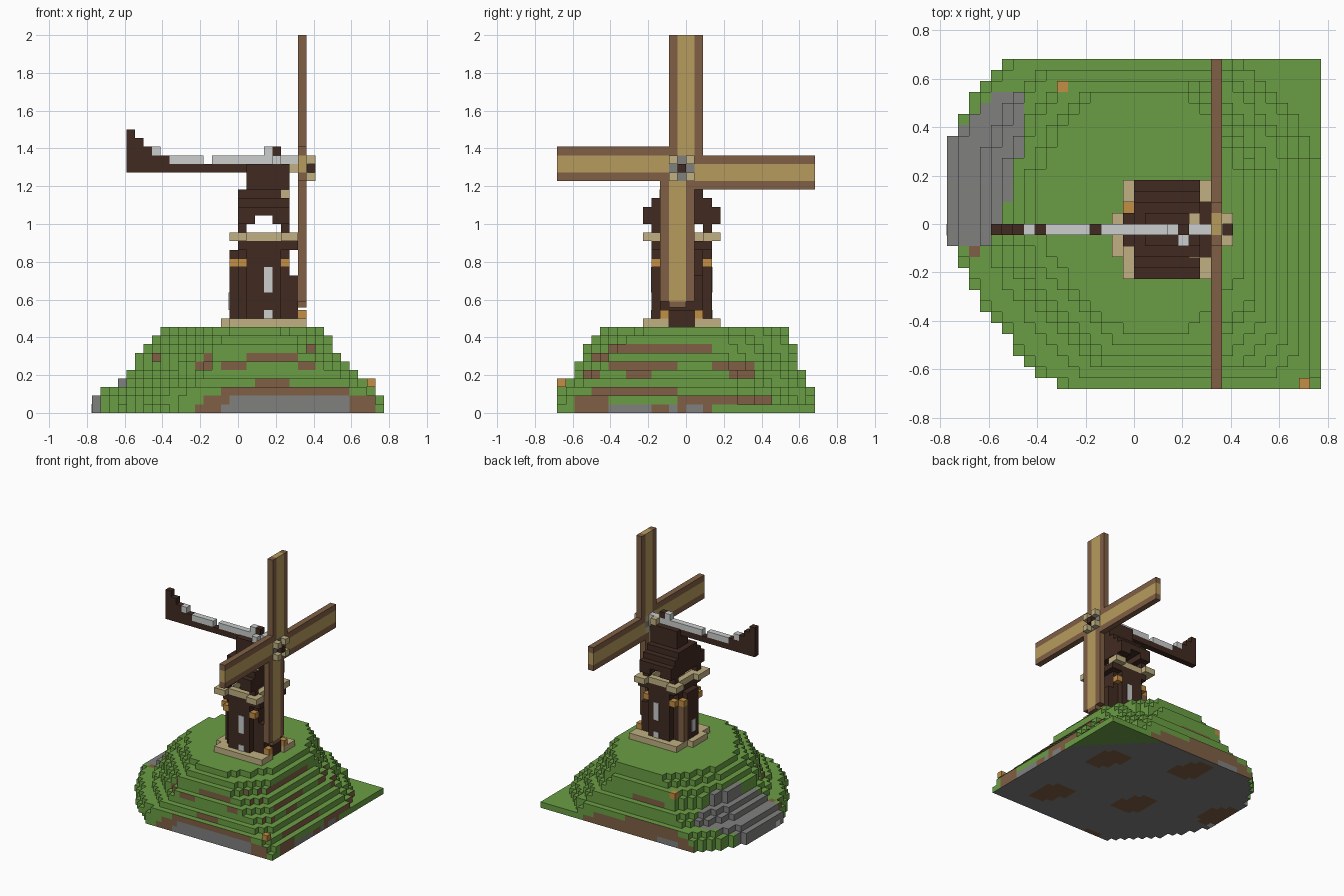
import bpy, bmesh, math
from mathutils import Vector

cube = bpy.data.objects.get("Cube")
if cube:
    bpy.data.objects.remove(cube, do_unlink=True)

U = 2 / 44                      # one block
ORIGIN = Vector((-17, -15, 0))  # corner of the block grid


def material(name, *rgb):
    linear = [((c / 255 + 0.055) / 1.055) ** 2.4 for c in rgb] + [1]
    m = bpy.data.materials.new(name)
    m.use_nodes = True
    m.diffuse_color = linear
    m.node_tree.nodes["Principled BSDF"].inputs["Base Color"].default_value = linear
    return m


GRASS = material("grass green", 106, 158, 68)
DIRT = material("earth brown", 128, 96, 69)
ROCK = material("rock grey", 128, 128, 127)
PALE = material("pale grey", 204, 206, 206)
AMBER = material("amber", 194, 142, 69)
DARK = material("dark timber", 64, 42, 33)
STONE = material("beige stone", 192, 176, 130)
CLOTH = material("sail tan", 182, 155, 92)


def finish(name, bm, mats):
    mesh = bpy.data.meshes.new(name)
    bm.to_mesh(mesh)
    bm.free()
    for m in mats:
        mesh.materials.append(m)
    obj = bpy.data.objects.new(name, mesh)
    bpy.context.collection.objects.link(obj)


def blocks(name, mat, *boxes):
    """Join boxes given as ((x0, x1), (y0, y1), (z0, z1)) in block units."""
    bm = bmesh.new()
    for spans in boxes:
        lo = Vector([s[0] for s in spans])
        hi = Vector([s[1] for s in spans])
        for v in bmesh.ops.create_cube(bm, size=1)["verts"]:
            v.co = ((lo + hi) / 2 + v.co * (hi - lo) + ORIGIN) * U
    finish(name, bm, [mat])


def cell(x, y, z):
    return (x, x + 1), (y, y + 1), (z, z + 1)


# Hill outline: bounds of each layer, with rounded corners that change with height
X0 = [0, 0, 1, 3, 4, 5, 5, 6, 7, 8]
X1 = [34, 34, 33, 32, 31, 30, 29, 28, 28, 27]
Y0 = [0, 0, 0, 1, 2, 2, 3, 3, 4, 5]
Y1 = [30, 30, 30, 29, 29, 28, 28, 28, 27, 27]
CORNERS = {(0, 0): ((11, 15), (9, 10)), (0, 1): ((6, 8), (6, 8)),
           (1, 0): ((1, 1), (6, 6)), (1, 1): ((8, 11), (6, 8))}


def solid(x, y, k):
    if not (0 <= k < 10 and X0[k] <= x < X1[k] and Y0[k] <= y < Y1[k]):
        return False
    for (right, back), (low, high) in CORNERS.items():
        if k == 0 and right and back:
            continue            # the low grass shelf keeps its square corner
        cx, cy = (a + (b - a) * k / 9 for a, b in zip(low, high))
        dx = (X1[k] - x if right else x + 1 - X0[k]) - 0.5
        dy = (Y1[k] - y if back else y + 1 - Y0[k]) - 0.5
        if dx < cx and dy < cy and (1 - dx / cx) ** 1.3 + (1 - dy / cy) ** 1.3 > 1:
            return False
    return True


# Exposed earth and rock bands on the slopes: (layer, start, end)
EARTH = {
    (0, -1): [(0, 12, 33), (1, 13, 33), (2, 15, 30), (3, 19, 23), (5, 12, 14),
              (5, 15, 18), (5, 24, 26), (6, 18, 24), (6, 7, 8), (6, 13, 14), (7, 25, 26)],
    (1, 0): [(0, 2, 18), (1, 2, 6), (1, 14, 25), (2, 4, 14), (4, 3, 5), (4, 8, 11),
             (4, 20, 23), (5, 6, 14), (5, 18, 23), (6, 4, 6), (7, 6, 18)],
    (0, 1): [(0, 5, 26), (1, 6, 24), (2, 8, 18), (5, 12, 18)],
    (-1, 0): [(2, 11, 13), (4, 6, 9)],
}
BEDROCK = {
    (0, -1): [(0, 15, 30), (1, 16, 30)],
    (1, 0): [(0, 6, 11), (0, 13, 14), (0, 15, 17)],
    (0, 1): [(0, 8, 12)],
}
HILL = [GRASS, DIRT, ROCK]


def hill_colour(x, y, k, d):
    if d[2] < 0:
        if x + y > 52:
            return 0
        patch = math.sin(x * 0.5 + 1) + math.sin(y * 0.45 + x * 0.2)
        return 1 if patch > 1.2 else 2
    if (x, y) == (2, 12):
        return 1
    if 13 <= y < 27 and y - 23 < x < min(4 + (y - 13) * 0.27, 7):
        return 2
    if d[2] == 0:
        along = x if d[0] == 0 else y
        for index, bands in ((2, BEDROCK), (1, EARTH)):
            if any(k == z and a <= along < b for z, a, b in bands.get(d[:2], [])):
                return index
    return 0


def build_hill():
    bm = bmesh.new()
    verts = {}

    def vert(p):
        key = tuple(p)
        if key not in verts:
            verts[key] = bm.verts.new((Vector(key) + ORIGIN) * U)
        return verts[key]

    for k in range(10):
        for x in range(34):
            for y in range(30):
                if not solid(x, y, k):
                    continue
                for axis in range(3):
                    for sign in (-1, 1):
                        d = [0, 0, 0]
                        d[axis] = sign
                        if solid(x + d[0], y + d[1], k + d[2]):
                            continue
                        ring = []
                        for a, b in ((0, 0), (1, 0), (1, 1), (0, 1))[::sign]:
                            p = [x, y, k]
                            p[axis] += sign > 0
                            p[(axis + 1) % 3] += a
                            p[(axis + 2) % 3] += b
                            ring.append(vert(p))
                        bm.faces.new(ring).material_index = hill_colour(x, y, k, tuple(d))
    finish("hill", bm, HILL)


build_hill()
top = sum(solid(10, 27, k) for k in range(10))
blocks("hill_markers", AMBER, cell(32, 0, 3), cell(10, 27, top))
blocks("pale_rock", PALE, ((-0.05, 1), (13.95, 15), (0, 1.05)))

# Tower foot, and walls with stepped corners
blocks("tower_foot", STONE, ((16, 24), (10, 19), (10, 11)), ((15, 16), (12, 16), (10, 11)),
       ((24, 25), (10, 13), (10, 11)), ((24, 25), (16, 19), (10, 11)))
blocks("tower_walls", DARK, ((17, 23), (12, 17), (11, 19)), ((18, 22), (11, 18), (11, 19)),
       ((16, 17), (13, 16), (11, 19)), ((23, 24), (12, 17), (11, 16)),
       ((17, 24), (11, 18), (19, 20)), ((24, 24.4), (13, 16), (10, 12)))
blocks("door_lamps", AMBER, cell(24, 12, 11), cell(24, 16, 11))
blocks("wall_lamps", AMBER, *[cell(x, y, 17) for x in (17, 22) for y in (11, 17)],
       *[cell(16, y, 17) for y in (12, 16)])
blocks("windows", PALE, *[((20, 21), (y, y + 0.15), z)
                          for y in (10.9, 17.95) for z in ((14, 17), (11, 12))],
       ((15.9, 16.1), (14, 15), (12, 14)))
blocks("wall_post", DIRT, ((16, 17), (16, 17), (11, 17)))

# Open gallery with stone parapet: corner blocks and recessed middles
blocks("parapet", STONE,
       *[(x, y, (20, 21)) for x in ((16, 18), (22, 24)) for y in ((10, 12), (17, 19))],
       *[((18, 22), y, (20, 21)) for y in ((11, 12), (17, 18))],
       *[(x, (12, 17), (20, 21)) for x in ((17, 18), (22, 23))], cell(16, 12, 20))
blocks("gallery_posts", DARK, *[cell(x, y, 21) for x in (17, 22) for y in (11, 17)])

# Stepped roof
blocks("roof", DARK, ((17, 19), (10, 19), (22, 23)), ((21, 23), (10, 19), (22, 23)),
       ((17, 23), (10, 19), (23, 24)), ((17, 23), (11, 18), (24, 25)),
       ((17, 23), (12, 17), (25, 26)), ((18, 23), (13, 16), (26, 29)), cell(21, 14, 30))
blocks("roof_trim", STONE, ((22, 23), (11.9, 12.1), (25, 26)), cell(22, 15, 29),
       cell(23, 14, 28))

# Tail beam with rising end and pale capping
blocks("tail_beam", DARK, ((4, 18), (14, 15), (28, 29)), ((8, 9), (14, 15), (29, 30)),
       *[((4 + i, 5 + i), (14, 15), (29, 33 - i)) for i in range(4)])
blocks("tail_capping", PALE, cell(7, 14, 30), ((9, 13), (14, 15), (29, 30)),
       ((14, 24), (14, 15), (29, 30)), cell(20, 14, 30), cell(21, 13, 29))

# Pinwheel sails: tan cloth with a brown rim on both long edges
SAIL = (24, 25)


def sail(name, vertical, start, length):
    def strip(a, b):
        across = (start + a, start + b)
        return (SAIL, across, length) if vertical else (SAIL, length, across)
    blocks(name + "_cloth", CLOTH, strip(1, 3))
    blocks(name + "_rim", DIRT, strip(0, 1), strip(3, 4))


sail("upper_sail", True, 13, (30, 44))
sail("lower_sail", True, 12, (13, 27))
sail("front_sail", False, 27, (0, 13))
sail("back_sail", False, 26, (16, 30))
blocks("lower_sail_tip", DIRT, (SAIL, (13, 15), (12.3, 13)))

# Hub: beige corner studs stand out around grey arms and a dark axle
blocks("hub_axle", DARK, ((24, 26), (14, 15), (28, 29)))
blocks("hub_studs", STONE, *[((24, 26), (14 + a, 15 + a), (28 + b, 29 + b))
                             for a in (-1, 1) for b in (-1, 1)])
blocks("hub_arms", ROCK, *[((24, 25.1), (14 + a, 15 + a), (28 + b, 29 + b))
                           for a, b in ((1, 0), (-1, 0), (0, 1), (0, -1))])
